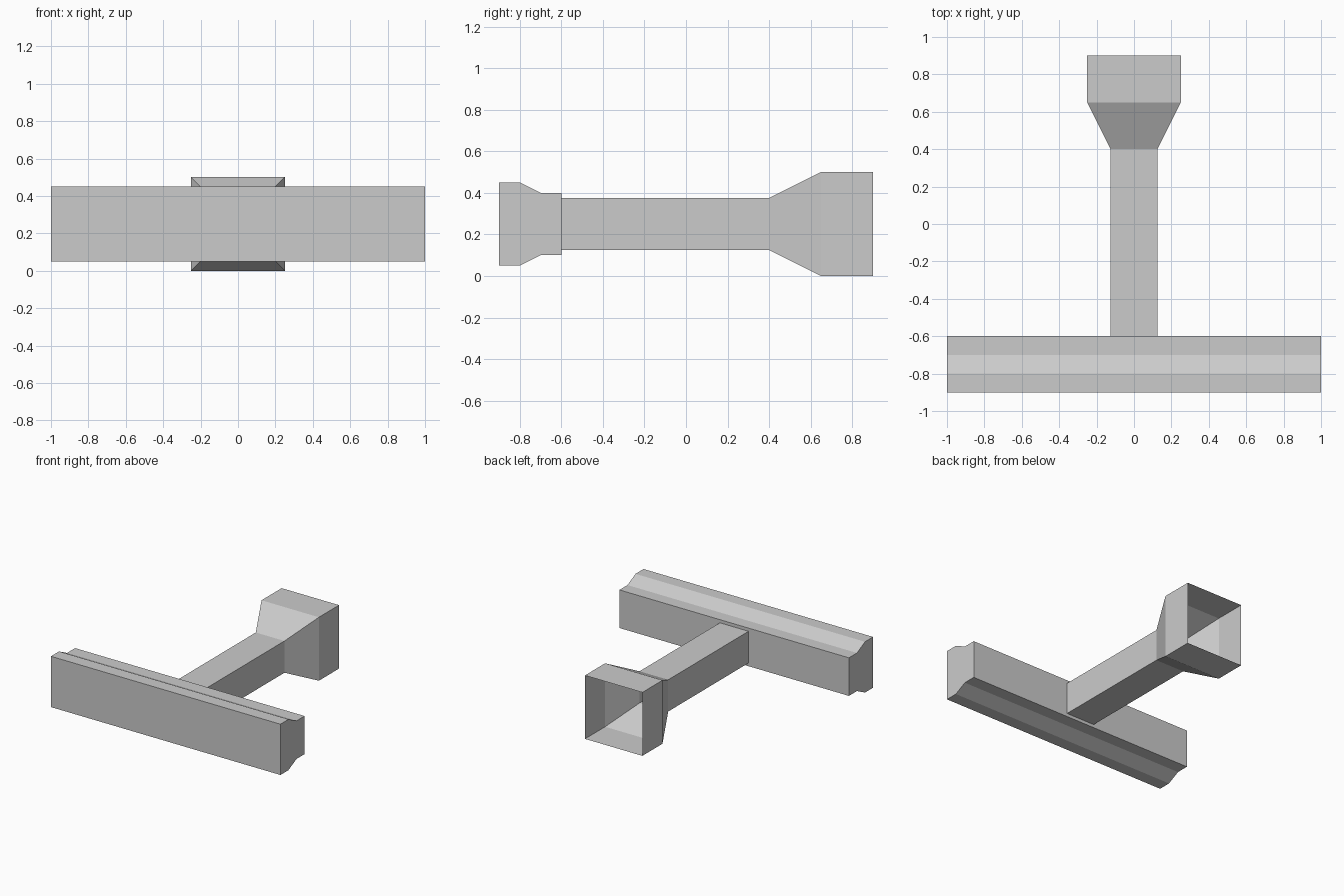
import bpy
import bmesh

if "Cube" in bpy.data.objects:
    bpy.data.objects.remove(bpy.data.objects["Cube"])

grey = bpy.data.materials.new("light grey")
grey.diffuse_color = (0.6, 0.6, 0.6, 1)
grey.use_nodes = True
grey.node_tree.nodes["Principled BSDF"].inputs["Base Color"].default_value = grey.diffuse_color
MID = 0.25  # height of the shared centre line


def loft(name, rings, caps):
    """Join equal-length rings of points with quads, optionally closing both ends."""
    bm = bmesh.new()
    loops = [[bm.verts.new(p) for p in ring] for ring in rings]
    for a, b in zip(loops, loops[1:]):
        for i in range(len(a)):
            j = (i + 1) % len(a)
            bm.faces.new((a[i], a[j], b[j], b[i]))
    if caps:
        bm.faces.new(loops[0])
        bm.faces.new(loops[-1])
    bmesh.ops.recalc_face_normals(bm, faces=bm.faces[:])
    mesh = bpy.data.meshes.new(name)
    bm.to_mesh(mesh)
    bm.free()
    mesh.materials.append(grey)
    obj = bpy.data.objects.new(name, mesh)
    bpy.context.collection.objects.link(obj)
    return obj


# Crossbar: stepped profile (y, half height) mirrored about the centre line
half = [(-0.9, 0.2), (-0.8, 0.2), (-0.7, 0.15), (-0.6, 0.15)]
profile = [(y, MID + h) for y, h in half] + [(y, MID - h) for y, h in reversed(half)]
loft("crossbar", [[(x, y, z) for y, z in profile] for x in (-1, 1)], True)

# Square stem flaring into an open, thin-walled socket at the back
sections = [(-0.6, 0.125), (0.4, 0.125), (0.65, 0.25), (0.9, 0.25)]
corners = [(-1, -1), (1, -1), (1, 1), (-1, 1)]
loft("stem_and_socket",
     [[(sx * r, y, MID + sz * r) for sx, sz in corners] for y, r in sections], False)
